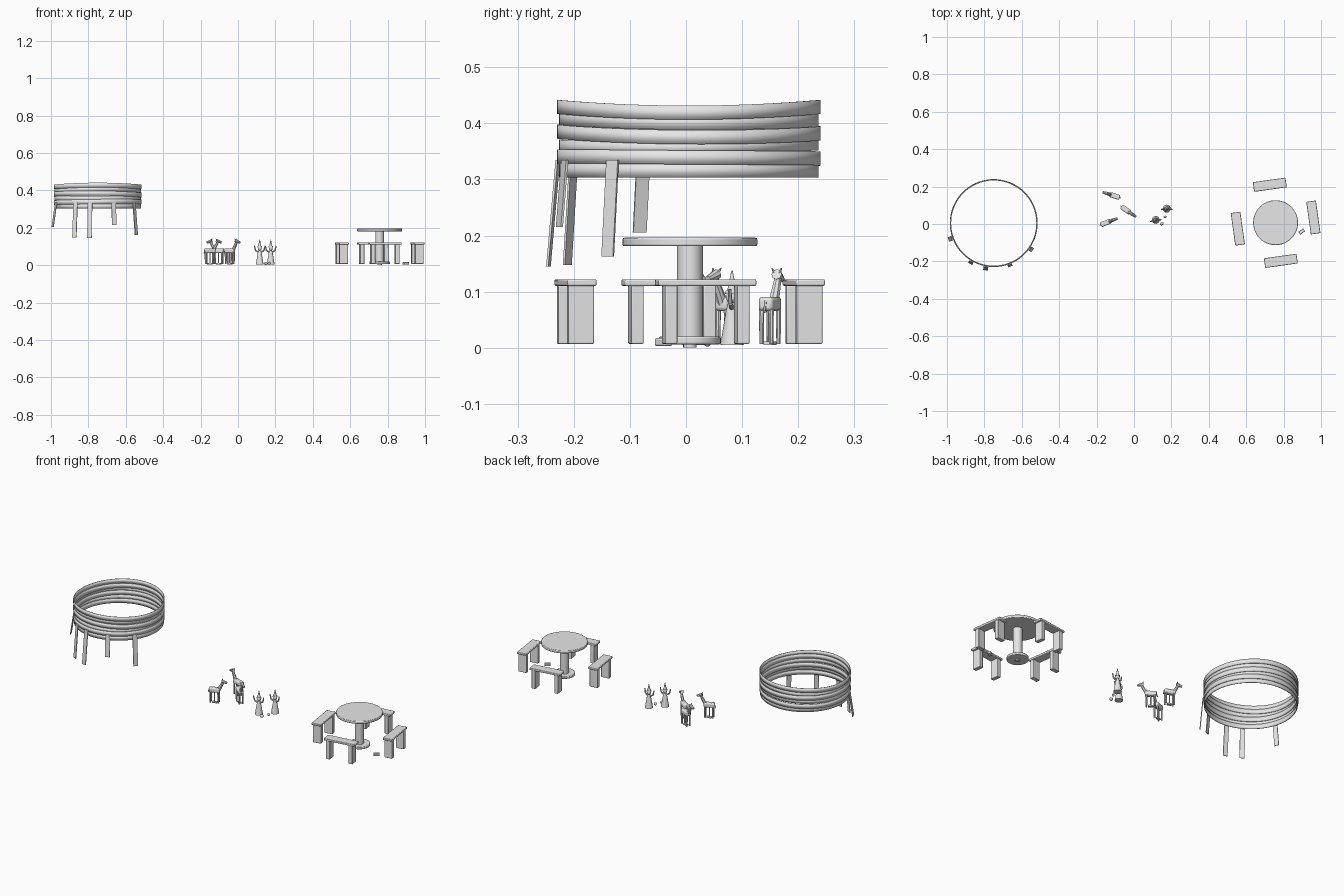
import bpy, bmesh, math
from mathutils import Matrix, Vector

cube = bpy.data.objects.get("Cube")
if cube:
    bpy.data.objects.remove(cube, do_unlink=True)

grey = bpy.data.materials.new("plain_grey")
grey.use_nodes = True
grey.diffuse_color = (0.8, 0.8, 0.8, 1)
grey.node_tree.nodes["Principled BSDF"].inputs["Base Color"].default_value = grey.diffuse_color


def finish(bm, name, loc=(0, 0, 0), turn=0, bevel=0):
    bmesh.ops.recalc_face_normals(bm, faces=bm.faces)
    me = bpy.data.meshes.new(name)
    bm.to_mesh(me)
    bm.free()
    me.materials.append(grey)
    me.shade_smooth()
    me.set_sharp_from_angle(angle=math.radians(35))
    ob = bpy.data.objects.new(name, me)
    ob.location = loc
    ob.rotation_euler.z = math.radians(turn)
    bpy.context.collection.objects.link(ob)
    if bevel:
        mod = ob.modifiers.new("soft_edges", "BEVEL")
        mod.width = bevel
        mod.segments = 2
        mod.limit_method = "ANGLE"
    return ob


def box(bm, centre, size):
    m = Matrix.Translation(centre) @ Matrix.Diagonal((*size, 1))
    bmesh.ops.create_cube(bm, size=1, matrix=m)


def rod(bm, a, b, r1, r2, sides=10):
    a, b = Vector(a), Vector(b)
    d = b - a
    m = Matrix.Translation((a + b) / 2) @ d.to_track_quat("Z", "Y").to_matrix().to_4x4()
    bmesh.ops.create_cone(bm, cap_ends=True, segments=sides, radius1=r1, radius2=r2,
                          depth=d.length, matrix=m)


def ball(bm, centre, size, sides=12):
    m = Matrix.Translation(centre) @ Matrix.Diagonal((*size, 1))
    bmesh.ops.create_uvsphere(bm, u_segments=sides, v_segments=8, radius=1, matrix=m)


# Ring wall of overlapping, gently waving bands
RING = Vector((-0.75, 0.005, 0))
for i in range(6):
    bm = bmesh.new()
    n = 72
    radius = 0.235 if i % 2 == 0 else 0.2315
    rows = []
    for k in range(n):
        t = math.tau * k / n
        wave = -0.005 * math.cos(2 * t) * (1 - i / 5)
        tilt = 0.003 * math.sin(t + i * 2.1) if 0 < i < 5 else 0
        z = 0.424 - i * 0.0216 + wave + tilt
        p = RING + Vector((radius * math.cos(t), radius * math.sin(t), z))
        rows.append([bm.verts.new(p + Vector((0, 0, h))) for h in (-0.0125, 0.0125)])
    for k in range(n):
        a, b = rows[k], rows[(k + 1) % n]
        bm.faces.new((a[0], b[0], b[1], a[1]))
    ob = finish(bm, f"ring_band_{i + 1}")
    mod = ob.modifiers.new("thickness", "SOLIDIFY")
    mod.thickness = 0.004

# Slanted support slats: angle around the ring, foot height, foot radius
SLATS = [(200, 0.205, 0.254), (240, 0.147, 0.248), (260, 0.145, 0.252),
         (291, 0.215, 0.245), (325, 0.163, 0.250)]
for i, (angle, foot, reach) in enumerate(SLATS):
    t = math.radians(angle)
    out = Vector((math.cos(t), math.sin(t), 0))
    side = Vector((-math.sin(t), math.cos(t), 0)) * 0.0125
    top = RING + out * 0.235 + Vector((0, 0, 0.335))
    low = RING + out * reach + Vector((0, 0, foot))
    bm = bmesh.new()
    corners = [low - side, low + side, top + side, top - side]
    thick = out * 0.004
    back = [bm.verts.new(c) for c in corners]
    front = [bm.verts.new(c + thick) for c in corners]
    bm.faces.new(back)
    bm.faces.new(front)
    for k in range(4):
        j = (k + 1) % 4
        bm.faces.new((back[k], back[j], front[j], front[k]))
    finish(bm, f"ring_slat_{i + 1}")

# Round pedestal table
TABLE = (0.757, 0.007, 0)
for name, r, z0, z1, soft in (("table_top", 0.12, 0.181, 0.196, 0.003),
                              ("table_column", 0.023, 0.012, 0.183, 0),
                              ("table_base", 0.055, 0.006, 0.02, 0.003)):
    bm = bmesh.new()
    rod(bm, (0, 0, z0), (0, 0, z1), r, r, 48)
    finish(bm, name, TABLE, 0, soft)

# Four benches around the table
BENCHES = [("back", 0.726, 0.210, 8), ("front", 0.785, -0.197, 8),
           ("right", 0.555, -0.025, 98), ("left", 0.959, 0.035, 98)]
for side, x, y, turn in BENCHES:
    bm = bmesh.new()
    box(bm, (0, 0, 0.116), (0.176, 0.052, 0.012))
    finish(bm, f"{side}_bench_seat", (x, y, 0), turn, 0.003)
    for s in (-1, 1):
        bm = bmesh.new()
        box(bm, (s * 0.065, 0, 0.059), (0.022, 0.046, 0.104))
        finish(bm, f"{side}_bench_leg_{'a' if s < 0 else 'b'}", (x, y, 0), turn, 0.002)

# Small loose block by the table
bm = bmesh.new()
box(bm, (0, 0, 0.010), (0.032, 0.018, 0.014))
finish(bm, "loose_block", (0.897, -0.04, 0), 35, 0.003)

# Long-necked animals on small stands, facing local +x
for i, (x, y, turn) in enumerate([(-0.12, 0.155, 162), (-0.030, 0.067, -35), (-0.135, 0.012, 21)]):
    place = dict(loc=(x, y, 0), turn=turn)
    tag = f"animal_{i + 1}"
    bm = bmesh.new()
    box(bm, (-0.017, 0, 0.078), (0.058, 0.027, 0.025))
    finish(bm, f"{tag}_body", bevel=0.006, **place)
    bm = bmesh.new()
    for lx in (-0.038, 0.004):
        for ly in (-0.009, 0.009):
            rod(bm, (lx, ly, 0.007), (lx, ly, 0.07), 0.004, 0.005, 8)
    finish(bm, f"{tag}_legs", **place)
    bm = bmesh.new()
    rod(bm, (0.004, 0, 0.08), (0.029, 0, 0.125), 0.010, 0.0065, 8)
    finish(bm, f"{tag}_neck", **place)
    bm = bmesh.new()
    rod(bm, (0.021, 0, 0.131), (0.049, 0, 0.122), 0.0095, 0.006, 8)
    for s in (-1, 1):
        rod(bm, (0.024, s * 0.005, 0.134), (0.021, s * 0.009, 0.142), 0.003, 0.001, 6)
    finish(bm, f"{tag}_head", **place)
    bm = bmesh.new()
    rod(bm, (-0.044, 0, 0.084), (-0.051, 0, 0.062), 0.003, 0.002, 6)
    finish(bm, f"{tag}_tail", **place)
    bm = bmesh.new()
    rod(bm, (-0.017, 0, 0.01), (-0.017, 0, 0.07), 0.003, 0.003, 8)
    box(bm, (-0.017, 0, 0.008), (0.026, 0.016, 0.006))
    finish(bm, f"{tag}_stand", **place)

# Robed figures with raised arms and pointed hats
for i, (x, y, turn) in enumerate([(0.116, 0.022, 10), (0.175, 0.082, 0)]):
    place = dict(loc=(x, y, 0), turn=turn)
    tag = f"figure_{i + 1}"
    bm = bmesh.new()
    rod(bm, (0, 0, 0.005), (0, 0, 0.064), 0.021, 0.011, 16)
    rod(bm, (0, 0, 0.064), (0, 0, 0.08), 0.011, 0.007, 16)
    finish(bm, f"{tag}_robe", **place)
    bm = bmesh.new()
    ball(bm, (0, 0, 0.09), (0.0105, 0.0105, 0.012))
    finish(bm, f"{tag}_head", **place)
    bm = bmesh.new()
    rod(bm, (0, 0, 0.096), (0, 0, 0.102), 0.013, 0.011, 14)
    rod(bm, (0, 0, 0.102), (0, 0, 0.138), 0.0085, 0.001, 14)
    finish(bm, f"{tag}_hat", **place)
    bm = bmesh.new()
    for s in (-1, 1):
        elbow = (s * 0.023, -0.003, 0.079)
        rod(bm, (s * 0.006, 0, 0.070), elbow, 0.0045, 0.004, 8)
        rod(bm, elbow, (s * 0.029, -0.004, 0.104), 0.004, 0.003, 8)
    finish(bm, f"{tag}_arms", **place)

# Small pebbles beside the figures
for i, (x, y, r) in enumerate([(0.148, 0.002, 0.011), (0.166, 0.038, 0.008)]):
    bm = bmesh.new()
    ball(bm, (0, 0, 0.01), (r, r * 0.8, 0.008), 10)
    finish(bm, f"pebble_{i + 1}", (x, y, 0), 30)

# Thin pad under the table foot reaches the ground
bm = bmesh.new()
rod(bm, (0, 0, 0), (0, 0, 0.007), 0.012, 0.012, 16)
finish(bm, "table_foot_pad", TABLE)
